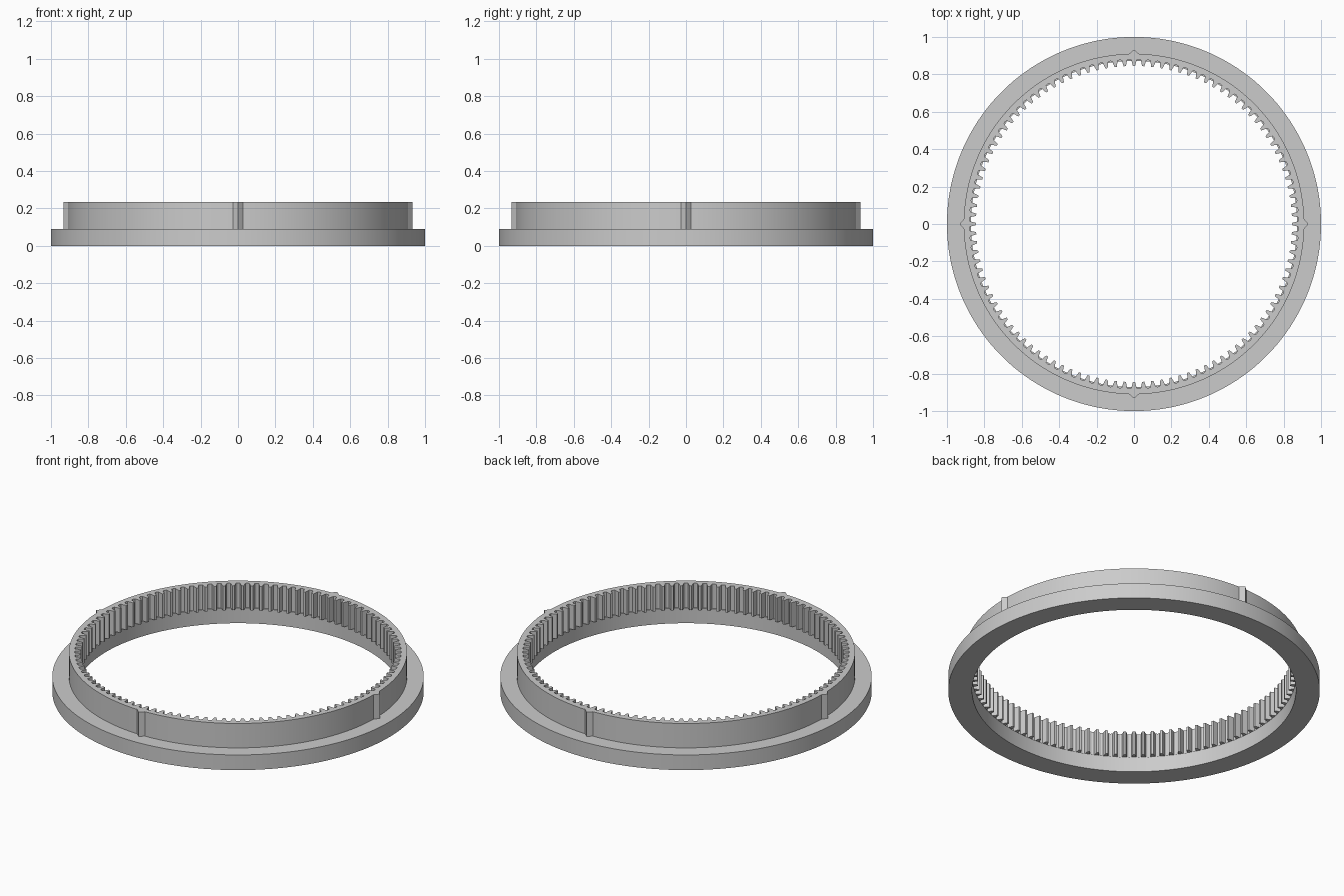
import bpy, bmesh, math

cube = bpy.data.objects.get("Cube")
if cube:
    bpy.data.objects.remove(cube)

grey = bpy.data.materials.new("plain grey")
grey.use_nodes = True
colour = (0.6, 0.6, 0.6, 1)
grey.diffuse_color = colour
grey.node_tree.nodes["Principled BSDF"].inputs["Base Color"].default_value = colour

TEETH = 108
PITCH = 2 * math.pi / TEETH
FLANGE_TOP, RING_TOP = 0.09, 0.235


def annulus(name, samples, z0, z1):
    """Closed ring from (angle, inner radius, outer radius) samples."""
    bm = bmesh.new()
    columns = []
    for a, inner, outer in samples:
        section = ((inner, z0), (outer, z0), (outer, z1), (inner, z1))
        columns.append([bm.verts.new((r * math.cos(a), r * math.sin(a), z))
                        for r, z in section])
    for i, here in enumerate(columns):
        after = columns[(i + 1) % len(columns)]
        for j in range(4):
            k = (j + 1) % 4
            bm.faces.new((here[j], here[k], after[k], after[j]))
    bmesh.ops.recalc_face_normals(bm, faces=bm.faces)
    mesh = bpy.data.meshes.new(name)
    bm.to_mesh(mesh)
    bm.free()
    mesh.materials.append(grey)
    obj = bpy.data.objects.new(name, mesh)
    bpy.context.collection.objects.link(obj)
    bpy.ops.object.select_all(action='DESELECT')
    obj.select_set(True)
    bpy.context.view_layer.objects.active = obj
    bpy.ops.object.shade_smooth_by_angle(angle=math.radians(20))
    return obj


# Wide smooth flange at the bottom
annulus("base_flange", [(2 * math.pi * i / 180, 0.872, 1.0) for i in range(180)],
        0, FLANGE_TOP)

# Toothed ring, with a pointed locating ridge at each quarter turn
tooth = [(-0.5, 0.88), (-0.28, 0.877), (-0.21, 0.862), (-0.12, 0.845),
         (0.0, 0.845), (0.12, 0.845), (0.21, 0.862), (0.28, 0.877)]


def outer_radius(angle):
    quarter = math.pi / 2
    offset = abs((angle + quarter / 2) % quarter - quarter / 2)
    return 0.91 + 0.022 * max(0, 1 - offset / (PITCH / 2))


samples = []
for t in range(TEETH):
    for step, r in tooth:
        a = (t + step) * PITCH
        samples.append((a, r, outer_radius(a)))
annulus("toothed_ring", samples, FLANGE_TOP, RING_TOP)
